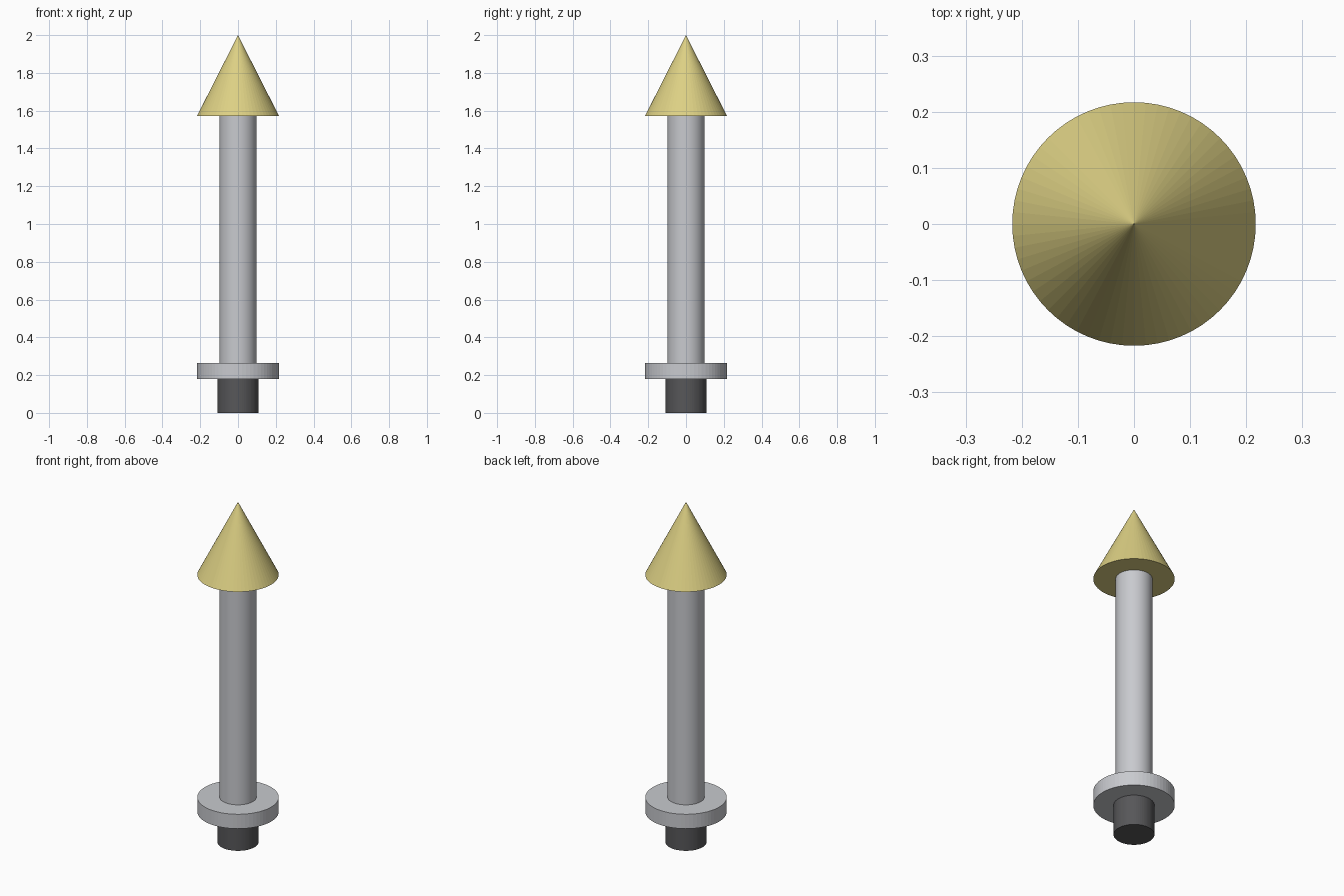
import bpy

if "Cube" in bpy.data.objects:
    bpy.data.objects.remove(bpy.data.objects["Cube"])


def material(name, colour):
    m = bpy.data.materials.new(name)
    m.diffuse_color = (*colour, 1.0)
    m.use_nodes = True
    m.node_tree.nodes["Principled BSDF"].inputs["Base Color"].default_value = m.diffuse_color
    return m


gold = material("pale gold", (0.72, 0.63, 0.23))
silver = material("light grey", (0.58, 0.59, 0.62))
charcoal = material("dark grey", (0.095, 0.095, 0.10))


def round_part(name, r_bottom, r_top, z0, z1, mat, sides=64, smooth=False):
    """Upright cylinder or cone between two heights."""
    bpy.ops.mesh.primitive_cone_add(vertices=sides, radius1=r_bottom, radius2=r_top,
                                    depth=z1 - z0, location=(0, 0, (z0 + z1) / 2))
    ob = bpy.context.object
    ob.name = name
    ob.data.materials.append(mat)
    if smooth:
        bpy.ops.object.shade_smooth_by_angle()
    return ob


# Dark plug under the collar
round_part("base_plug", 0.109, 0.109, 0.0, 0.18, charcoal)
# Wide flat collar
round_part("collar", 0.217, 0.217, 0.18, 0.265, silver)
# Long shaft
round_part("shaft", 0.098, 0.098, 0.265, 1.572, silver, smooth=True)
# Pointed tip
round_part("cone_tip", 0.217, 0.0, 1.572, 2.0, gold)
